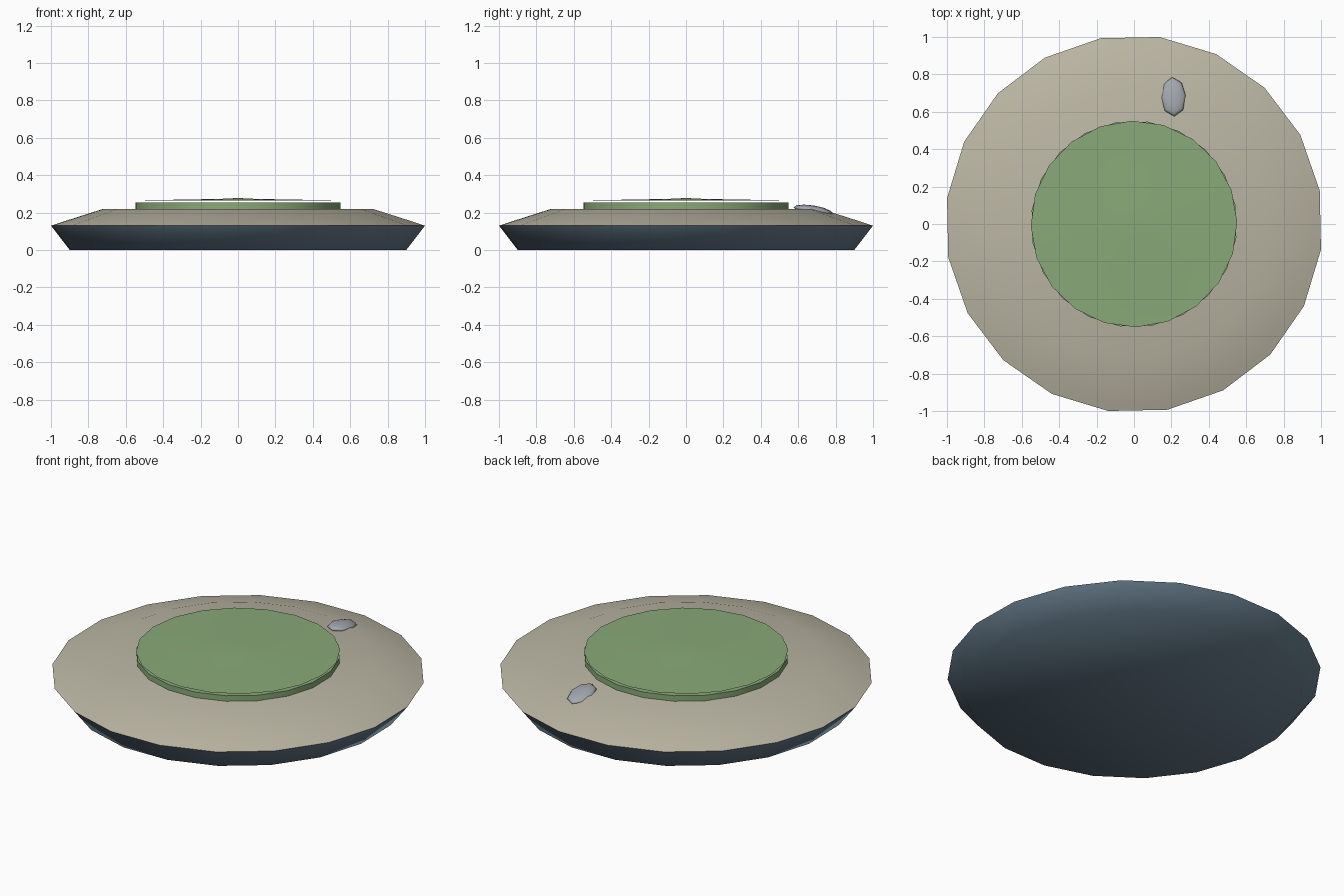
import bpy, bmesh
from math import sin, cos, pi, radians

if "Cube" in bpy.data.objects:
    bpy.data.objects.remove(bpy.data.objects["Cube"])

SIDES = 20
START = radians(10.2)


def material(name, rgb):
    m = bpy.data.materials.new(name)
    m.diffuse_color = (*rgb, 1)
    m.use_nodes = True
    m.node_tree.nodes["Principled BSDF"].inputs["Base Color"].default_value = m.diffuse_color
    return m


def finish(name, bm, mat, angle):
    me = bpy.data.meshes.new(name)
    bmesh.ops.recalc_face_normals(bm, faces=bm.faces)
    bm.to_mesh(me)
    bm.free()
    me.materials.append(mat)
    ob = bpy.data.objects.new(name, me)
    bpy.context.collection.objects.link(ob)
    bpy.ops.object.select_all(action='DESELECT')
    ob.select_set(True)
    bpy.context.view_layer.objects.active = ob
    bpy.ops.object.shade_smooth_by_angle(angle=radians(angle))
    return ob


def lathe(name, profile, mat, angle, sides=SIDES, start=START):
    """Turn (radius, z) points about z; radius 0 closes with a triangle fan."""
    bm = bmesh.new()
    rings = []
    for r, z in profile:
        if r == 0:
            rings.append([bm.verts.new((0, 0, z))] * sides)
        else:
            rings.append([bm.verts.new((r * cos(start + 2 * pi * i / sides),
                                        r * sin(start + 2 * pi * i / sides), z))
                          for i in range(sides)])
    for a, b in zip(rings, rings[1:]):
        for i in range(sides):
            j = (i + 1) % sides
            bm.faces.new(list(dict.fromkeys((a[i], a[j], b[j], b[i]))))
    return finish(name, bm, mat, angle)


water = material("water", (0.14, 0.21, 0.27))
sand = material("sand", (0.50, 0.47, 0.37))
grass = material("grass", (0.25, 0.40, 0.19))
stone = material("stone", (0.36, 0.39, 0.43))

# Water bowl and sandy shore
lathe("water_base", [(0, 0), (0.908, 0), (1.009, 0.13)], water, 75)
lathe("sand_shore", [(1.009, 0.13), (0.97, 0.143), (0.727, 0.22), (0, 0.22)], sand, 40)

# Grass plateau with a thin, very shallow cap floating just above it
lathe("grass_plateau", [(0.552, 0.22), (0.552, 0.253), (0, 0.253)], grass, 40)
lathe("grass_cap", [(0, 0.264), (0.552, 0.265), (0.1, 0.273), (0, 0.278)], grass, 40,
      start=START + pi / SIDES)

# Small half-buried rock lying along the shore slope
bm = bmesh.new()
bmesh.ops.create_uvsphere(bm, u_segments=8, v_segments=6, radius=1)
rock = finish("rock", bm, stone, 80)
rock.scale = (0.068, 0.106, 0.026)
rock.rotation_euler = (radians(-9), 0, radians(3))
rock.location = (0.21, 0.68, 0.212)
